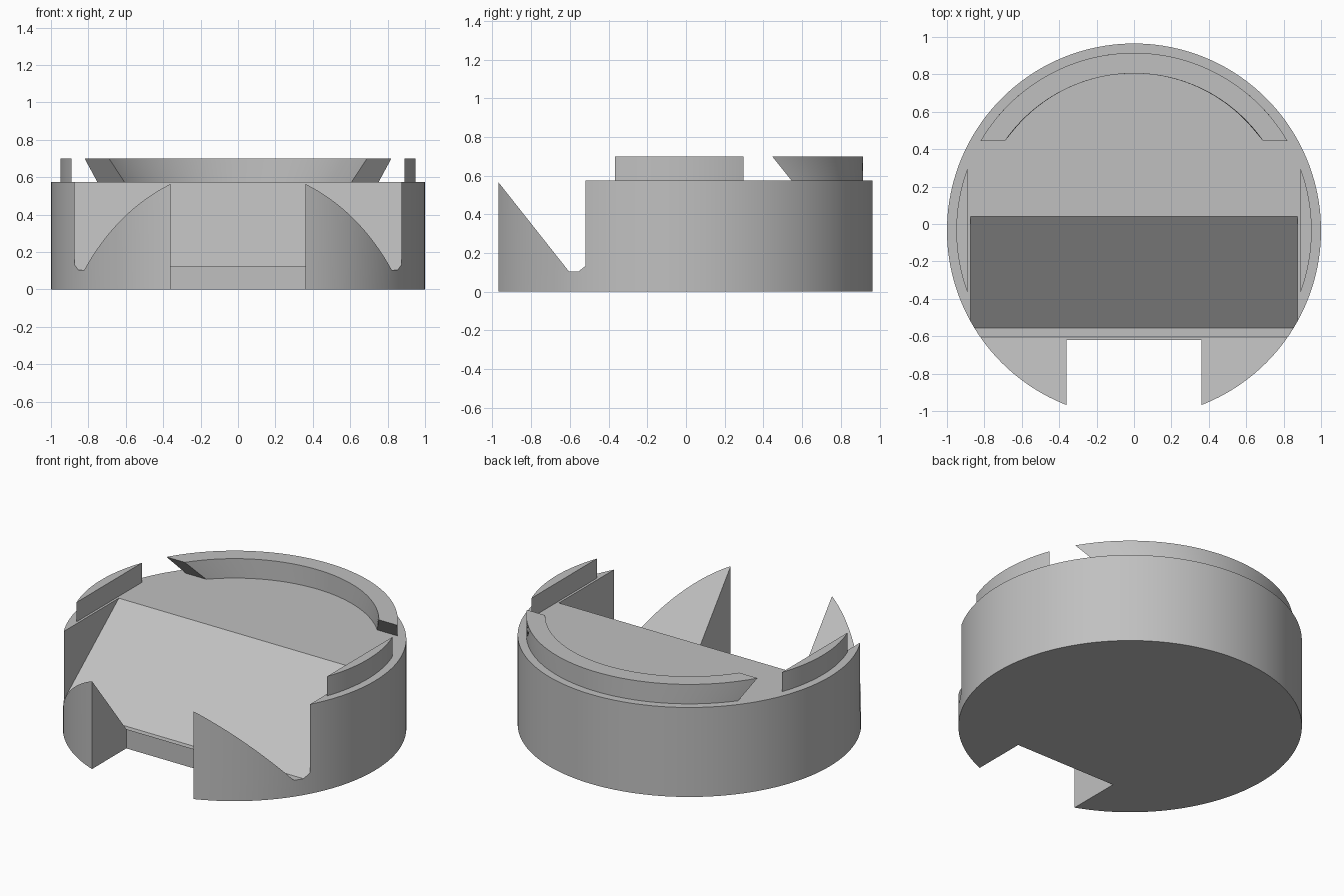
import bpy, bmesh, math

if "Cube" in bpy.data.objects:
    bpy.data.objects.remove(bpy.data.objects["Cube"])

CY = -0.035      # centre of the round body in y
TOP = 0.575      # top of the body
RIM_TOP = 0.70   # top of the raised rims
RIM_R = 0.95     # outer radius of the rims
RIM_IN = 0.84    # inner radius of the back rim

grey = bpy.data.materials.new("plain grey")
grey.diffuse_color = (0.53, 0.53, 0.53, 1)
grey.use_nodes = True
grey.node_tree.nodes["Principled BSDF"].inputs["Base Color"].default_value = grey.diffuse_color


def finish(bm, name):
    bmesh.ops.recalc_face_normals(bm, faces=bm.faces)
    me = bpy.data.meshes.new(name)
    bm.to_mesh(me)
    bm.free()
    ob = bpy.data.objects.new(name, me)
    bpy.context.collection.objects.link(ob)
    me.materials.append(grey)
    return ob


def prism(name, points, offset):
    """Extrude a closed 3D outline along an offset."""
    bm = bmesh.new()
    face = bm.faces.new([bm.verts.new(p) for p in points])
    ext = bmesh.ops.extrude_face_region(bm, geom=[face])
    moved = [g for g in ext["geom"] if isinstance(g, bmesh.types.BMVert)]
    bmesh.ops.translate(bm, verts=moved, vec=offset)
    return finish(bm, name)


def arc(radius, a0, a1, n, z):
    return [(radius * math.cos(a0 + (a1 - a0) * i / n),
             CY + radius * math.sin(a0 + (a1 - a0) * i / n), z)
            for i in range(n + 1)]


def smooth(ob):
    bpy.ops.object.select_all(action='DESELECT')
    ob.select_set(True)
    bpy.context.view_layer.objects.active = ob
    bpy.ops.object.shade_smooth_by_angle(angle=math.radians(25))


# round body
body = prism("body", arc(1, 0, math.tau, 160, 0)[:-1], (0, 0, TOP))

# wide slot with a long back rest and a steep front lip
slot_profile = [(0.2185, 0.716), (-0.555, 0.105), (-0.605, 0.105),
                (-1.10, 0.731), (-1.10, 1.0), (0.2185, 1.0)]
slot = prism("slot_cutter", [(-0.875, y, z) for y, z in slot_profile], (1.75, 0, 0))

# opening through the front lip
notch = prism("notch_cutter", [(-0.36, -1.2, -0.2), (0.36, -1.2, -0.2),
                               (0.36, -0.62, -0.2), (-0.36, -0.62, -0.2)], (0, 0, 1.2))

for cutter in (slot, notch):
    mod = body.modifiers.new(cutter.name, 'BOOLEAN')
    mod.operation = 'DIFFERENCE'
    mod.solver = 'EXACT'
    mod.object = cutter
bpy.context.view_layer.objects.active = body
body.select_set(True)
for mod in list(body.modifiers):
    bpy.ops.object.modifier_apply(modifier=mod.name)
for cutter in (slot, notch):
    bpy.data.objects.remove(cutter)
smooth(body)

# curved back rim with undercut slanted ends
bm = bmesh.new()
rows = []
N = 64
for radius, z, end_y in ((RIM_R, TOP, 0.545), (RIM_R, RIM_TOP, 0.445),
                         (RIM_IN, RIM_TOP, 0.445), (RIM_IN, TOP, 0.545)):
    a = math.asin((end_y - CY) / radius)
    rows.append([bm.verts.new(p) for p in arc(radius, a, math.pi - a, N, z)])
for k in range(4):
    r, s = rows[k], rows[(k + 1) % 4]
    for i in range(N):
        bm.faces.new((r[i], r[i + 1], s[i + 1], s[i]))
for i in (0, N):
    bm.faces.new([r[i] for r in rows])
smooth(finish(bm, "back_rim"))

# side rims: round outside, flat inside
half = math.acos(0.89 / RIM_R)
for name, mid in (("right_rim", 0), ("left_rim", math.pi)):
    outline = arc(RIM_R, mid - half, mid + half, 24, TOP)
    smooth(prism(name, outline, (0, 0, RIM_TOP - TOP)))
